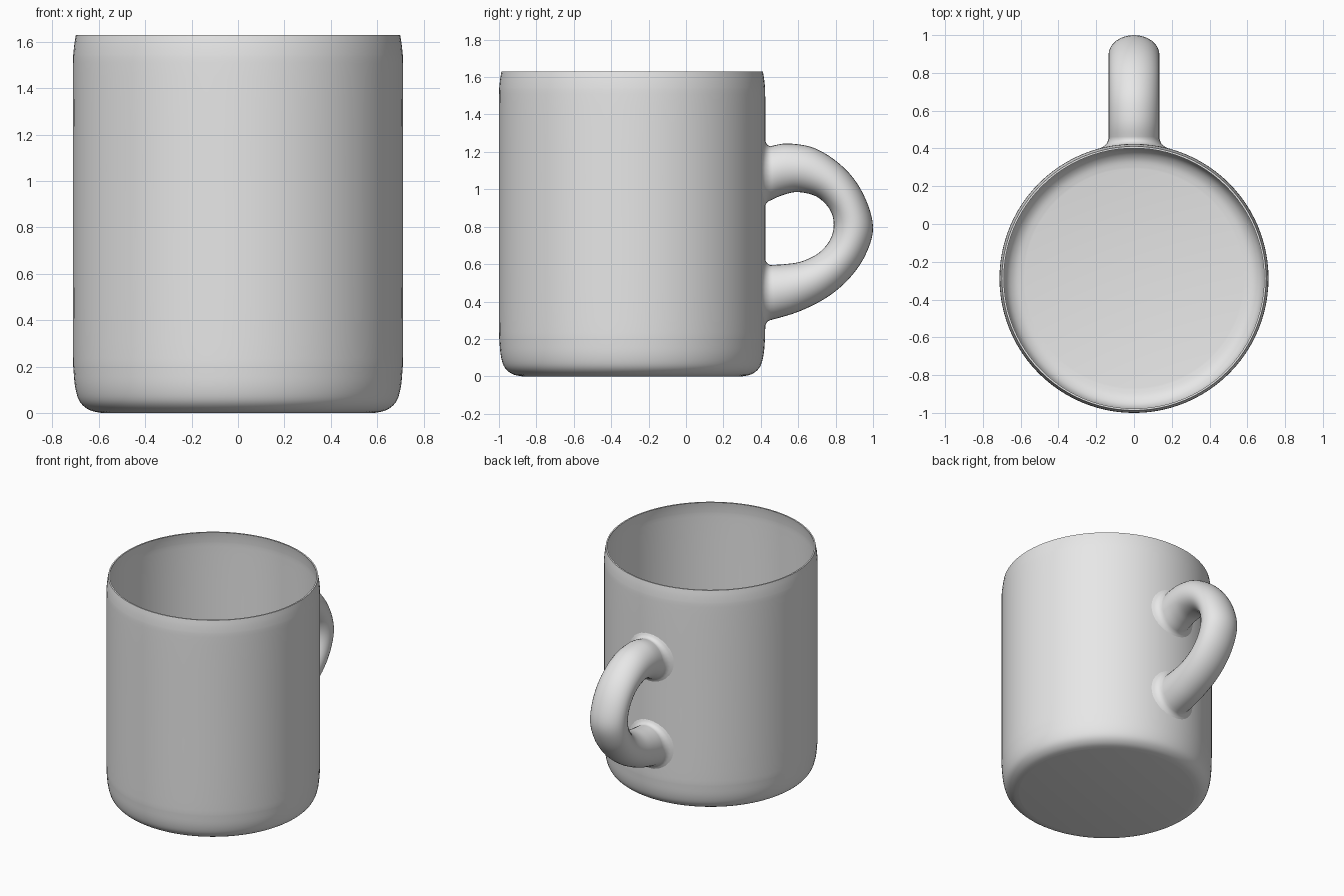
import bpy
import bmesh
from math import sin, cos, pi, sqrt, radians
from mathutils import Vector

cube = bpy.data.objects.get("Cube")
if cube:
    bpy.data.objects.remove(cube, do_unlink=True)

RADIUS = 0.712
CENTRE_Y = -0.288
WALL = 0.01

grey = bpy.data.materials.new("plain grey")
grey.use_nodes = True
colour = (0.8, 0.8, 0.8, 1)
grey.diffuse_color = colour
grey.node_tree.nodes["Principled BSDF"].inputs["Base Color"].default_value = colour


def loft(name, rings, capped):
    """Skin a list of equally sized point rings into a smooth object."""
    bm = bmesh.new()
    loops = [[bm.verts.new(p) for p in ring] for ring in rings]
    count = len(loops[0])
    for a, b in zip(loops, loops[1:]):
        for i in range(count):
            j = (i + 1) % count
            bm.faces.new((a[i], a[j], b[j], b[i]))
    if capped:
        bm.faces.new(loops[0])
        bm.faces.new(loops[-1])
    bmesh.ops.recalc_face_normals(bm, faces=bm.faces)
    mesh = bpy.data.meshes.new(name)
    bm.to_mesh(mesh)
    bm.free()
    mesh.materials.append(grey)
    obj = bpy.data.objects.new(name, mesh)
    bpy.context.collection.objects.link(obj)
    bpy.ops.object.select_all(action="DESELECT")
    obj.select_set(True)
    bpy.context.view_layer.objects.active = obj
    bpy.ops.object.shade_smooth_by_angle(angle=radians(40))
    return obj


def smooth_path(points, steps):
    """Catmull-Rom curve through the points."""
    pts = [points[0]] + points + [points[-1]]
    out = []
    for a, b, c, d in zip(pts, pts[1:], pts[2:], pts[3:]):
        for s in range(steps):
            t = s / steps
            out.append(b + (c - a) * (t / 2)
                       + (a * 2 - b * 5 + c * 4 - d) * (t * t / 2)
                       + (b * 3 - a - c * 3 + d) * (t ** 3 / 2))
    return out + [points[-1]]


# Cup: thin walled, rounded foot, rim drawn in slightly
wall = [Vector(p) for p in (
    (0.59, 0), (0.64, 0.012), (0.68, 0.045), (0.7, 0.1), (0.709, 0.18),
    (RADIUS, 0.3), (RADIUS, 0.9), (RADIUS, 1.45), (0.709, 1.56), (0.699, 1.63))]
outer = smooth_path(wall, 4)
inner = [Vector((p.x - WALL, min(p.y + WALL, 1.63))) for p in reversed(outer)]


def cup_ring(p, count=96):
    return [(p.x * cos(2 * pi * i / count),
             CENTRE_Y + p.x * sin(2 * pi * i / count), p.y) for i in range(count)]


loft("cup", [cup_ring(p) for p in outer + inner], True)

# Handle: each section spans an outer and an inner point (y, z, y, z)
sections = [Vector(s) for s in (
    (0.45, 1.23, 0.45, 0.94), (0.55, 1.245, 0.52, 0.97),
    (0.7, 1.215, 0.6, 0.985), (0.85, 1.11, 0.7, 0.96),
    (0.95, 0.97, 0.77, 0.89), (1, 0.8, 0.79, 0.81),
    (0.96, 0.65, 0.77, 0.73), (0.87, 0.52, 0.71, 0.66),
    (0.75, 0.42, 0.62, 0.615), (0.6, 0.345, 0.53, 0.6),
    (0.45, 0.3, 0.45, 0.595))]


def handle_ring(s, half_width=0.135, count=32):
    far, near = Vector((0, s[0], s[1])), Vector((0, s[2], s[3]))
    mid, arm = (far + near) / 2, (far - near) / 2
    side = Vector((half_width, 0, 0))
    return [mid + arm * cos(2 * pi * i / count) + side * sin(2 * pi * i / count)
            for i in range(count)]


def flare(s):
    """Rings widening from a handle end onto the cup wall."""
    rings = []
    for grow, lift in ((0.065, -0.004), (0.03, 0.004), (0.01, 0.014)):
        sign = 1 if s[1] > s[3] else -1
        big = Vector((s[0], s[1] + sign * grow * 0.6, s[2], s[3] - sign * grow * 0.6))
        ring = handle_ring(big, 0.135 + grow)
        for p in ring:
            p.y = CENTRE_Y + sqrt((RADIUS + lift) ** 2 - p.x ** 2)
        rings.append(ring)
    return rings


tube = [handle_ring(s) for s in smooth_path(sections, 5)]
loft("handle", flare(sections[0]) + tube + flare(sections[-1])[::-1], False)
